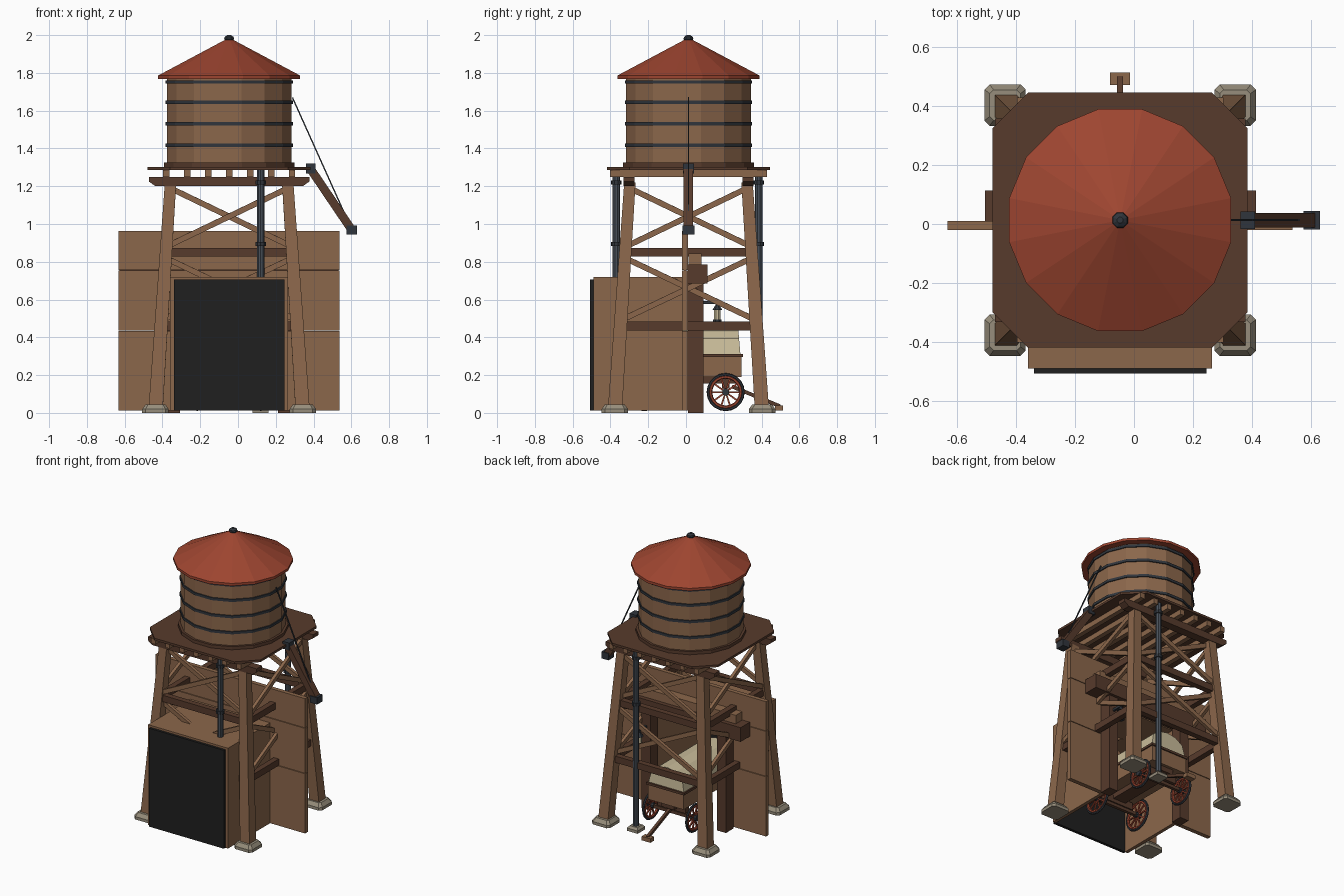
import bpy, bmesh
from math import sin, cos, pi, radians
from mathutils import Vector

if "Cube" in bpy.data.objects:
    bpy.data.objects.remove(bpy.data.objects["Cube"])

CENTRE = Vector((-0.047, 0.013, 0))


def material(name, r, g, b):
    m = bpy.data.materials.new(name)
    m.diffuse_color = (r, g, b, 1)
    m.use_nodes = True
    m.node_tree.nodes["Principled BSDF"].inputs["Base Color"].default_value = (r, g, b, 1)
    return m


WOOD = material("light wood", 0.26, 0.135, 0.07)
DARK = material("dark wood", 0.095, 0.043, 0.025)
RED = material("barn red", 0.34, 0.06, 0.03)
IRON = material("dark iron", 0.03, 0.036, 0.045)
STEEL = material("pipe steel", 0.065, 0.08, 0.1)
BLACK = material("black", 0.014, 0.014, 0.014)
STONE = material("stone", 0.31, 0.27, 0.2)
CREAM = material("canvas", 0.58, 0.5, 0.32)


def loft(name, rings, mat):
    """Skin equal rings of points and cap both ends."""
    bm = bmesh.new()
    rows = [[bm.verts.new(Vector(p)) for p in ring] for ring in rings]
    n = len(rows[0])
    for a, b in zip(rows, rows[1:]):
        for i in range(n):
            j = (i + 1) % n
            bm.faces.new((a[i], a[j], b[j], b[i]))
    bm.faces.new(rows[0])
    bm.faces.new(rows[-1])
    bmesh.ops.recalc_face_normals(bm, faces=bm.faces)
    mesh = bpy.data.meshes.new(name)
    bm.to_mesh(mesh)
    bm.free()
    mesh.materials.append(mat)
    ob = bpy.data.objects.new(name, mesh)
    ob.location = CENTRE
    bpy.context.collection.objects.link(ob)
    return ob


def bar(name, a, b, w, d, mat, taper=1.0, sides=4):
    """Straight member from a to b; w is its level width, d its depth."""
    a, b = Vector(a), Vector(b)
    along = (b - a).normalized()
    side = along.cross(Vector((0, 0, 1)))
    side = side.normalized() if side.length > 0.1 else Vector((1, 0, 0))
    if abs(along.z) > 0.95:
        side = (Vector((1, 0, 0)) - along * along.x).normalized()
    up = side.cross(along)
    k = 1 / cos(pi / sides) / 2
    ring = [(cos(t) * w * k, sin(t) * d * k)
            for t in [2 * pi * (i + 0.5) / sides for i in range(sides)]]
    return loft(name, [[p + side * u * s + up * v * s for u, v in ring]
                       for p, s in ((a, 1), (b, taper))], mat)


def box(name, x, y, z, mat):
    return loft(name, [[(x[0], y[0], h), (x[1], y[0], h), (x[1], y[1], h), (x[0], y[1], h)]
                       for h in z], mat)


def turned(name, profile, sides, mat, x=0, y=0):
    """Faceted round part from (flat radius, height) pairs."""
    k = 1 / cos(pi / sides)
    return loft(name, [[(x + r * k * cos(t), y + r * k * sin(t), z)
                        for t in [2 * pi * (i + 0.5) / sides for i in range(sides)]]
                       for r, z in profile], mat)


# Tank, hoops and roof
turned("tank", [(0.33, 1.3), (0.33, 1.78)], 16, WOOD)
turned("tank_base", [(0.346, 1.3), (0.346, 1.325)], 16, DARK)
for z in (1.417, 1.53, 1.645, 1.752):
    turned("hoop", [(0.337, z - 0.009), (0.337, z + 0.009)], 16, IRON)
turned("roof", [(0.34, 1.768), (0.376, 1.768), (0.376, 1.786), (0.012, 1.98)], 16, RED)
turned("finial", [(0.018, 1.965), (0.026, 1.98), (0.024, 1.99), (0.01, 2.0)], 8, IRON)

# Deck with cut corners, joists and main beams
E, K = 0.432, 0.312
deck = [(E, -K), (E, K), (K, E), (-K, E), (-E, K), (-E, -K), (-K, -E), (K, -E)]
loft("deck", [[(x, y, z) for x, y in deck] for z in (1.287, 1.303)], DARK)
for i in range(-3, 4):
    box("joist", (i * 0.111 - 0.017, i * 0.111 + 0.017), (-0.415, 0.415), (1.25, 1.287), WOOD)
for s in (-1, 1):
    shape = [(-0.425, 1.25), (-0.425, 1.225), (-0.39, 1.2), (0.39, 1.2), (0.425, 1.225), (0.425, 1.25)]
    loft("main_beam", [[(x, s * 0.315 + t, z) for x, z in shape] for t in (-0.03, 0.03)], DARK)


# Legs on stone footings
def offset(z):
    return 0.39 - 0.08 * z / 1.22


for sx in (-1, 1):
    for sy in (-1, 1):
        b, t = offset(0.03), offset(1.22)
        bar("leg", (sx * b, sy * b, 0.03), (sx * t, sy * t, 1.22), 0.075, 0.075, WOOD, 0.8)
        rings = []
        for h, z in ((0.07, 0), (0.07, 0.02), (0.052, 0.045)):
            c = h * 0.75
            rings.append([(sx * 0.39 + x, sy * 0.39 + y, z) for x, y in
                          ((h, -c), (h, c), (c, h), (-c, h), (-h, c), (-h, -c), (-c, -h), (c, -h))])
        loft("footing", rings, STONE)


# Girts and cross braces on the four sides
def on_side(k, u, out, z):
    return [(u, out, z), (out, u, z), (u, -out, z), (-out, u, z)][k]


for k in range(4):
    for z in (0.46, 0.85):
        o = offset(z)
        bar("girt", on_side(k, -o, o, z), on_side(k, o, o, z), 0.04, 0.046, DARK)
    for low, high in ((0.49, 0.82), (0.88, 1.19)):
        for s in (-1, 1):
            a, b = offset(low), offset(high)
            bar("brace", on_side(k, -s * a, a + s * 0.012, low),
                on_side(k, s * b, b + s * 0.012, high), 0.022, 0.03, WOOD)

# Pipes with collars
for y, bottom in ((-0.382, 0.7), (0.372, 0.03)):
    turned("pipe", [(0.019, bottom), (0.019, 1.29)], 10, STEEL, 0.167, y)
    for z in (0.895, 1.22):
        turned("pipe_collar", [(0.027, z - 0.011), (0.027, z + 0.011)], 10, IRON, 0.167, y)
turned("pipe_foot", [(0.042, 0), (0.042, 0.02), (0.03, 0.035)], 4, STONE, 0.167, 0.372)

# Swinging spout with stay rod
box("spout_pivot", (0.408, 0.458), (-0.03, 0.03), (1.268, 1.32), IRON)
bar("spout_arm", (0.432, 0, 1.29), (0.645, 0, 0.975), 0.05, 0.045, DARK)
box("spout_nozzle", (0.622, 0.677), (-0.031, 0.031), (0.945, 0.993), IRON)
bar("stay_rod", (0.335, 0, 1.67), (0.645, 0, 0.98), 0.007, 0.007, IRON)

# Plank wall with a doorway
for z0, z1 in ((0.012, 0.433), (0.437, 0.717)):
    for s in (-1, 1):
        box("wall_plank", sorted((s * 0.29, s * 0.585)), (-0.033, -0.003), (z0, z1), WOOD)
box("wall_plank", (-0.585, 0.585), (-0.033, -0.003), (0.717, 0.753), WOOD)
box("wall_plank", (-0.585, 0.585), (-0.033, -0.003), (0.757, 0.963), WOOD)
box("wall_seam", (-0.58, 0.58), (-0.024, -0.012), (0.75, 0.76), DARK)

# Open tunnel shed with a black end
for s in (-1, 1):
    box("shed_side", sorted((s * 0.288, s * 0.312)), (-0.503, -0.03), (0.012, 0.7), WOOD)
box("shed_roof", (-0.312, 0.312), (-0.503, -0.03), (0.7, 0.72), WOOD)
box("shed_end", (-0.292, 0.292), (-0.52, -0.5), (0.012, 0.706), BLACK)

# Timber portal
for s in (-1, 1):
    box("portal_post", (s * 0.295 - 0.035, s * 0.295 + 0.035), (-0.003, 0.08), (0, 0.69), DARK)
box("portal_lintel", (-0.458, 0.46), (-0.003, 0.1), (0.685, 0.785), DARK)
box("portal_cap", (-0.4, 0.4), (0, 0.07), (0.785, 0.845), WOOD)

# Lantern on a bracket
bar("lantern_bracket", (0.295, 0.07, 0.585), (0.295, 0.17, 0.585), 0.014, 0.016, IRON)
turned("lantern_cap", [(0.026, 0.545), (0.008, 0.575), (0.008, 0.585)], 8, IRON, 0.295, 0.153)
turned("lantern_glass", [(0.017, 0.495), (0.017, 0.545)], 8, CREAM, 0.295, 0.153)
turned("lantern_base", [(0.022, 0.483), (0.022, 0.495)], 8, IRON, 0.295, 0.153)

# Wagon body and canvas cover
box("wagon_bed", (-0.14, 0.14), (-0.3, 0.28), (0.19, 0.305), WOOD)
box("wagon_rail", (-0.148, 0.148), (-0.308, 0.288), (0.295, 0.311), DARK)
box("wagon_sill", (-0.05, 0.05), (-0.28, 0.26), (0.155, 0.19), DARK)
arch = [(0.138 * cos(t), 0.31 + 0.135 * sin(t) ** 0.7) for t in [pi * i / 6 for i in range(6)]] + [(-0.138, 0.31)]
loft("wagon_cover", [[(x, y * (1 - (z - 0.31) * 0.3) - 0.01, z) for x, z in arch]
                     for y in (-0.285, 0.285)], CREAM)


# Spoked wheels and axles
def ring(name, x, y, z, major, minor, mat):
    bpy.ops.mesh.primitive_torus_add(major_radius=major, minor_radius=minor, major_segments=20,
                                     minor_segments=6, rotation=(0, radians(90), 0),
                                     location=CENTRE + Vector((x, y, z)))
    ob = bpy.context.object
    ob.name = name
    ob.data.materials.append(mat)


for y, r in ((0.197, 0.1), (-0.235, 0.11)):
    zc = r + 0.01
    bar("axle", (-0.165, y, zc), (0.165, y, zc), 0.022, 0.022, DARK)
    bar("bolster", (-0.11, y, 0.155), (0.11, y, 0.155), 0.04, 0.05, DARK)
    for x in (-0.168, 0.168):
        ring("wheel_tire", x, y, zc, r - 0.007, 0.008, IRON)
        ring("wheel_rim", x, y, zc, r - 0.02, 0.009, RED)
        bar("wheel_hub", (x - 0.022, y, zc), (x + 0.022, y, zc), 0.036, 0.036, IRON, 1, 8)
        for i in range(10):
            t = 2 * pi * i / 10
            bar("wheel_spoke", (x, y, zc),
                (x, y + (r - 0.02) * cos(t), zc + (r - 0.02) * sin(t)), 0.009, 0.009, RED)

# Wagon tongue and crossbar
bar("wagon_tongue", (0, 0.23, 0.14), (0, 0.485, 0.035), 0.02, 0.02, DARK)
box("tongue_crossbar", (-0.034, 0.034), (0.458, 0.5), (0.012, 0.04), WOOD)
